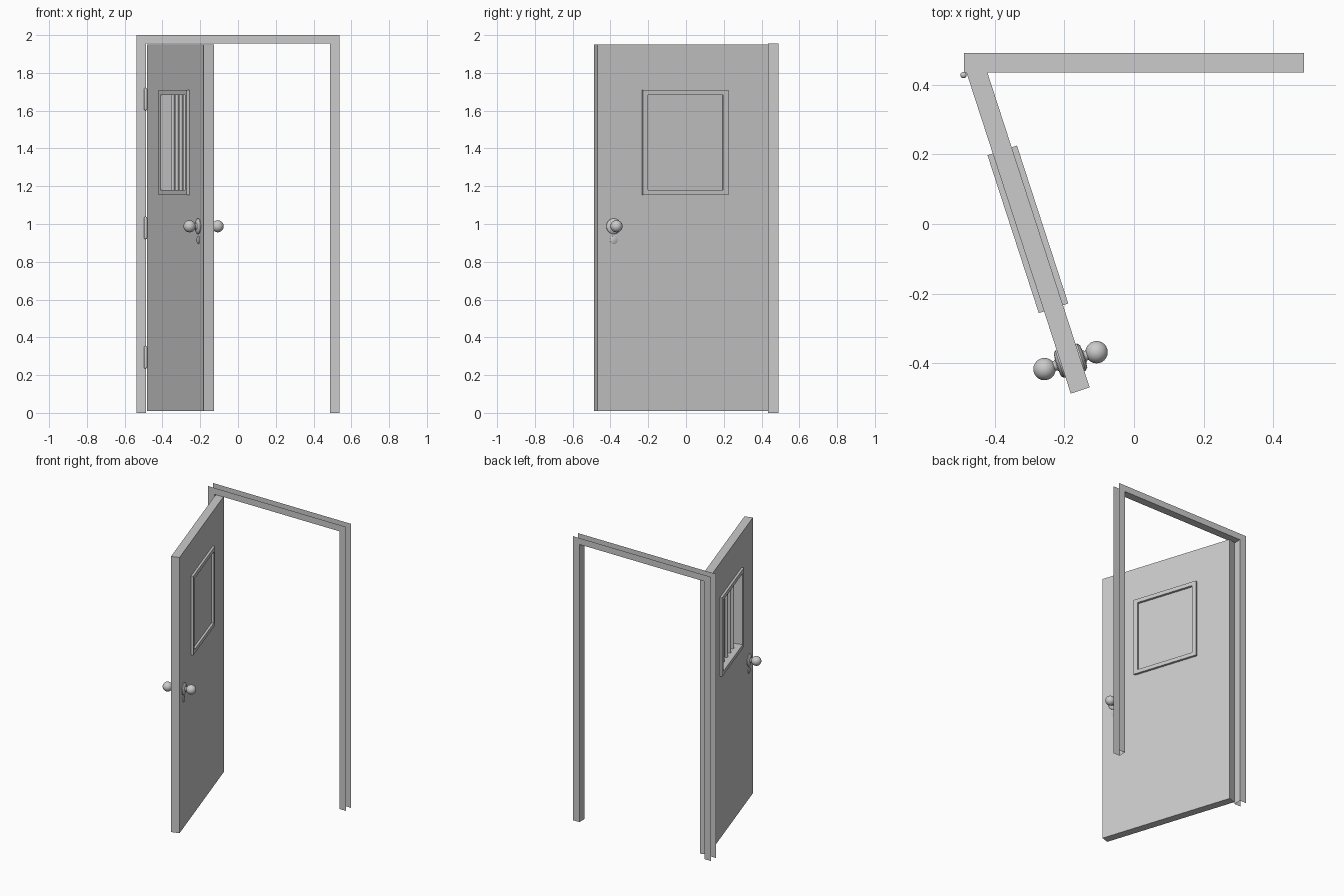
import bpy, bmesh, math
from mathutils import Matrix

if "Cube" in bpy.data.objects:
    bpy.data.objects.remove(bpy.data.objects["Cube"])

# Door space: x along the leaf from the hinge, y through its thickness, z up
DOOR = Matrix.Translation((-0.482, 0.439, 0)) @ Matrix.Rotation(math.radians(-72), 4, 'Z')
W, T = 0.973, 0.057


def finish(name, bm, matrix=Matrix(), smooth=False, fix=True):
    if fix:
        bmesh.ops.recalc_face_normals(bm, faces=bm.faces[:])
    me = bpy.data.meshes.new(name)
    bm.to_mesh(me)
    bm.free()
    ob = bpy.data.objects.new(name, me)
    bpy.context.collection.objects.link(ob)
    ob.matrix_world = matrix
    if smooth:
        bpy.context.view_layer.objects.active = ob
        ob.select_set(True)
        bpy.ops.object.shade_smooth_by_angle(angle=math.radians(40))
        ob.select_set(False)
    return ob


def rect_loft(name, rings, closed):
    """Bridge upright rectangles (x0, x1, z0, z1, y); cap the ends or close the loop."""
    bm = bmesh.new()
    loops = [[bm.verts.new(p) for p in ((a, y, c), (b, y, c), (b, y, d), (a, y, d))]
             for a, b, c, d, y in rings]
    pairs = list(zip(loops, loops[1:]))
    if closed:
        pairs.append((loops[-1], loops[0]))
    else:
        bm.faces.new(loops[0])
        bm.faces.new(loops[-1])
    for p, q in pairs:
        for i in range(4):
            j = (i + 1) % 4
            bm.faces.new((p[i], p[j], q[j], q[i]))
    return finish(name, bm, DOOR)


def lathe(name, profile, matrix, steps=32):
    """Spin (radius, height) points about z."""
    bm = bmesh.new()
    vs = [bm.verts.new((r, 0, h)) for r, h in profile]
    es = [bm.edges.new(e) for e in zip(vs, vs[1:])]
    bmesh.ops.spin(bm, geom=vs + es, cent=(0, 0, 0), axis=(0, 0, 1),
                   angle=2 * math.pi, steps=steps, use_merge=True)
    bmesh.ops.remove_doubles(bm, verts=bm.verts[:], dist=1e-5)
    return finish(name, bm, matrix, True)


# Frame: U-shaped faces front and back joined by the inner reveal, open outside
bm = bmesh.new()
outer = [(-0.537, 0), (-0.537, 2), (0.537, 2), (0.537, 0)]
inner = [(-0.487, 0), (-0.487, 1.955), (0.487, 1.955), (0.487, 0)]
fo, fi, bi, bo = [[bm.verts.new((x, y, z)) for x, z in pts]
                  for pts, y in ((outer, 0.434), (inner, 0.434), (inner, 0.49), (outer, 0.49))]
for p, q in ((fo, fi), (fi, bi), (bi, bo)):
    for i in range(3):
        bm.faces.new((p[i], p[i + 1], q[i + 1], q[i]))
finish("door_frame", bm)

# Leaf with a window recess on the outer side and a pane on the inner side
full = (0, W, 0.01, 1.951)
hole = (0.278, 0.697, 1.181, 1.682)
rim = (0.249, 0.725, 1.154, 1.71)
rect_loft("door_leaf", [full + (T,), full + (0,), hole + (0,), hole + (T - 0.003,)], False)

# Window trims on both faces
for side, y0, y1 in (("front", 0, -0.016), ("back", T, T + 0.016)):
    rect_loft("window_trim_" + side,
              [rim + (y0,), rim + (y1,), hole + (y1,), hole + (y0,)], True)

# Window bars
for i in range(5):
    x = hole[0] + (hole[1] - hole[0]) * (i + 1) / 6
    bar = [(0.01, hole[2]), (0.01, hole[3])]
    lathe("window_bar_%d" % (i + 1), bar, DOOR @ Matrix.Translation((x, 0.03, 0)), 16)

# Knobs with rosettes, and keyhole covers, on both faces
knob = [(0.041, 0), (0.041, 0.004), (0.034, 0.011), (0.018, 0.013), (0.014, 0.018), (0.014, 0.028)]
knob += [(0.032 * math.sin(a), 0.05 - 0.032 * math.cos(a))
         for a in [0.5 + (math.pi - 0.5) * k / 14 for k in range(15)]]
cover = [(0.021, 0), (0.021, 0.003), (0.018, 0.005), (0, 0.005)]
for side, y, angle in (("front", 0, 90), ("back", T, -90)):
    turn = Matrix.Rotation(math.radians(angle), 4, 'X')
    lathe("knob_" + side, knob, DOOR @ Matrix.Translation((0.883, y, 0.988)) @ turn)
    lathe("keyhole_cover_" + side, cover, DOOR @ Matrix.Translation((0.883, y, 0.915)) @ turn)

# Hinge barrels with rounded ends
half = [(0.009 * math.cos(a), 0.051 + 0.009 * math.sin(a))
        for a in [math.pi / 2 * k / 5 for k in range(6)]]
pill = [(r, -h) for r, h in reversed(half)] + half
for i, z in enumerate((0.294, 0.979, 1.661)):
    lathe("hinge_%d" % (i + 1), pill, Matrix.Translation((-0.489, 0.427, z)), 16)
